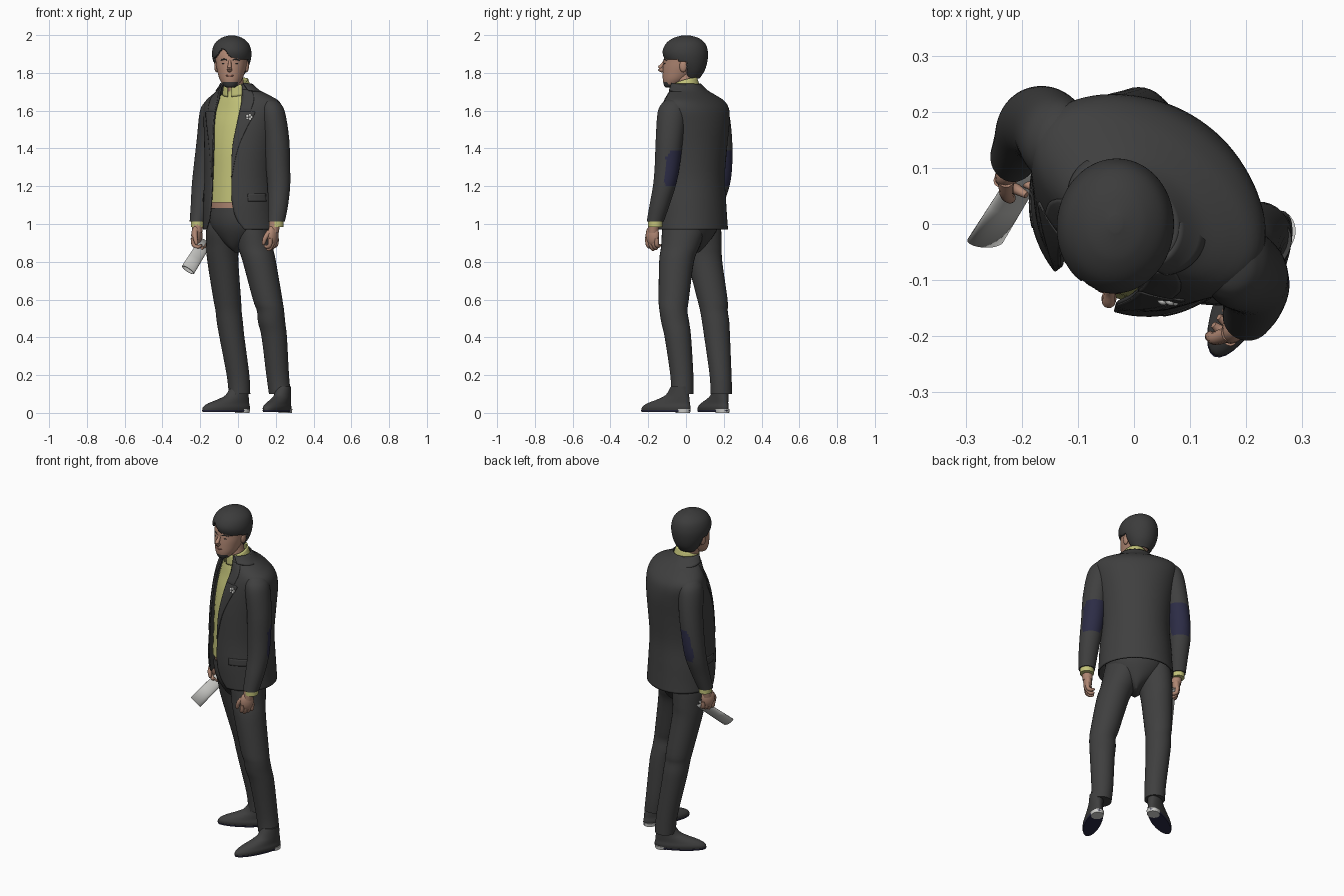
import bpy, bmesh, math
from mathutils import Vector, Matrix
from math import sin, cos, radians, pi

if "Cube" in bpy.data.objects:
    bpy.data.objects.remove(bpy.data.objects["Cube"])

def mat(name, *c):
    m = bpy.data.materials.new(name)
    m.diffuse_color = (*c, 1)
    m.use_nodes = True
    m.node_tree.nodes["Principled BSDF"].inputs["Base Color"].default_value = m.diffuse_color
    return m

CLOTH = mat("charcoal cloth", .05, .05, .05)
HAIR = mat("dark hair", .045, .045, .045)
SKIN = mat("skin", .43, .24, .17)
SHIRT = mat("yellow shirt", .54, .54, .19)
NAVY = mat("navy patch", .025, .025, .06)
PAPER = mat("paper grey", .55, .55, .53)
WHITE = mat("off white", .65, .65, .63)
LIPS = mat("lips", .30, .13, .10)

TORSO = ((.02, .04, 0), -34)   # torso frame: position, turn about z
HEAD = ((-.033, 0, 0), -5)
WORLD = ((0, 0, 0), 0)

def smooth(rows, k=5):
    """Catmull-Rom refinement of a list of equal-length tuples."""
    out = []
    for i in range(len(rows) - 1):
        p = [rows[max(0, min(len(rows) - 1, i + j))] for j in (-1, 0, 1, 2)]
        for s in range(k):
            t = s / k
            out.append(tuple(.5 * (2*b + (c-a)*t + (2*a-5*b+4*c-d)*t*t + (3*b-a-3*c+d)*t**3)
                             for a, b, c, d in zip(*p)))
    return out + [tuple(rows[-1])]

def skin_rings(name, rings, m, frame=WORLD, closed=True, caps=True):
    """Mesh from a list of point rings."""
    bm = bmesh.new()
    vs = [[bm.verts.new(p) for p in r] for r in rings]
    n = len(rings[0])
    for a, b in zip(vs, vs[1:]):
        for i in range(n if closed else n - 1):
            j = (i + 1) % n
            bm.faces.new((a[i], a[j], b[j], b[i]))
    if closed and caps:
        bm.faces.new(vs[0][::-1])
        bm.faces.new(vs[-1])
    bmesh.ops.recalc_face_normals(bm, faces=bm.faces)
    return finish(name, bm, m, frame)

def finish(name, bm, m, frame):
    me = bpy.data.meshes.new(name)
    bm.to_mesh(me)
    bm.free()
    o = bpy.data.objects.new(name, me)
    bpy.context.collection.objects.link(o)
    o.location, o.rotation_euler = frame[0], (0, 0, radians(frame[1]))
    me.materials.append(m)
    return o

def loft(name, rows, m, frame=WORLD, n=32, k=5):
    """Stack of ellipses, rows are (x, y, z, half width, half depth)."""
    return skin_rings(name, [[(x + a * cos(2*pi*i/n), y + b * sin(2*pi*i/n), z) for i in range(n)]
                             for x, y, z, a, b in smooth(rows, k)], m, frame)

def tube(name, pts, m, frame=WORLD, n=12, k=4):
    """Round tube along points (x, y, z, radius)."""
    pts = smooth(pts, k)
    rings = []
    for i, p in enumerate(pts):
        d = Vector(pts[min(i+1, len(pts)-1)][:3]) - Vector(pts[max(i-1, 0)][:3])
        q = d.to_track_quat('Z', 'Y')
        rings.append([Vector(p[:3]) + q @ Vector((p[3]*cos(2*pi*j/n), p[3]*sin(2*pi*j/n), 0))
                      for j in range(n)])
    return skin_rings(name, rings, m, frame)

def ball(name, loc, size, m, frame=WORLD):
    bm = bmesh.new()
    bmesh.ops.create_uvsphere(bm, u_segments=16, v_segments=10, radius=1,
                              matrix=Matrix.Translation(loc) @ Matrix.Diagonal((*size, 1)))
    return finish(name, bm, m, frame)

def shell(name, prof, rows, m, off=0, tilt=0, n=64, thick=.008, k=4):
    """Open sheet on a torso profile; rows are (z, start, end) with degrees from the front."""
    prof = smooth(prof, 6)
    rings = []
    for z, a0, a1 in smooth(rows, k):
        lo = max([p for p in prof if p[0] <= z] or [prof[0]])
        hi = min([p for p in prof if p[0] > z] or [prof[-1]])
        t = 0 if hi[0] == lo[0] else max(0, min(1, (z - lo[0]) / (hi[0] - lo[0])))
        _, A, B, cy = [u + (v - u) * t for u, v in zip(lo, hi)]
        angs = [radians(a0 + (a1 - a0) * i / n) for i in range(n + 1)]
        rings.append([((A+off)*sin(a), cy - (B+off)*cos(a), z - tilt*cos(a)) for a in angs])
    o = skin_rings(name, rings, m, TORSO, closed=False)
    s = o.modifiers.new("thickness", 'SOLIDIFY')
    s.thickness, s.offset = thick, 0
    return o

def paint(o, m, rule):
    o.data.materials.append(m)
    for p in o.data.polygons:
        if rule(p.center, p.normal):
            p.material_index = 1

# Jacket body, lapels, collar, pocket flaps
coat = [(.97, .205, .178, -.01), (1.03, .2, .18, -.015), (1.12, .195, .18, -.02), (1.25, .185, .175, -.02),
        (1.4, .195, .175, -.01), (1.52, .212, .168, .003), (1.6, .226, .15, .01), (1.645, .218, .125, .005),
        (1.675, .175, .103, -.01), (1.705, .118, .085, -.03), (1.74, .08, .073, -.046)]
gaps = [36, 25, 19.5, 19, 18, 20, 20, 20, 24, 36, 50]
shell("jacket_body", coat, [(c[0], g, 360 - g) for c, g in zip(coat, gaps)], CLOTH, n=72)
for side, s in (("left", 1), ("right", -1)):
    shell(side + "_lapel", coat, [(z, s*a, s*b) for z, a, b in
          [(1.25, 19, 20), (1.4, 18, 27), (1.52, 20, 37), (1.59, 20, 43), (1.6, 20, 36), (1.66, 23, 42), (1.71, 40, 65)]],
          CLOTH, off=.005, n=8, thick=.005)
    shell(side + "_pocket_flap", coat, [(1.12, s*45, s*78), (1.16, s*45, s*78)], CLOTH, off=.004, n=10, thick=.004)
shell("jacket_collar", coat, [(1.70, 50, 310), (1.74, 55, 305)], CLOTH, off=.006, tilt=-.01)

# Shirt, shirt collar, bare waist
loft("shirt", [(0, -.02, 1.115, .172, .16), (0, -.02, 1.25, .165, .155), (0, -.01, 1.4, .175, .158),
               (0, 0, 1.52, .185, .15), (0, .005, 1.6, .185, .132), (0, -.005, 1.65, .15, .11),
               (0, -.03, 1.695, .085, .074), (0, -.048, 1.72, .06, .058)], SHIRT, TORSO)
o = shell("shirt_collar", [(1.695, .078, .07, -.045), (1.755, .062, .061, -.054)],
          [(1.695, 9, 351), (1.752, 12, 348)], SHIRT, tilt=.022, thick=.006)
loft("waist", [(0, -.018, 1.04, .16, .148), (0, -.02, 1.14, .163, .15)], SKIN, TORSO)

# Trousers
loft("trouser_seat", [(0, -.015, .85, .012, .05), (0, -.018, .88, .05, .085), (0, -.02, .93, .115, .118),
                      (0, -.02, .98, .155, .142), (0, -.02, 1.03, .168, .152), (0, -.02, 1.085, .166, .152)], CLOTH, TORSO)
loft("left_trouser_leg", [(.075, -.01, 1.06, .075, .1), (.079, -.013, .97, .09, .113), (.092, -.03, .88, .092, .102),
                          (.113, -.05, .8, .088, .092), (.157, -.065, .6, .078, .08), (.172, -.066, .54, .072, .074),
                          (.178, -.057, .48, .072, .074), (.192, -.043, .4, .067, .07), (.21, -.022, .2, .06, .061),
                          (.222, -.02, .1, .058, .06)], CLOTH)
loft("right_trouser_leg", [(-.07, .075, 1.06, .075, .1), (-.078, .073, .97, .09, .113), (-.082, .087, .88, .086, .102),
                           (-.08, .10, .8, .082, .092), (-.057, .14, .6, .073, .08), (-.05, .148, .54, .069, .073),
                           (-.043, .157, .48, .069, .072), (-.032, .165, .4, .066, .068), (0, .183, .2, .06, .058),
                           (.008, .187, .1, .057, .057)], CLOTH)

# Shoes with sole and heel
for side, frame in (("left", ((.206, -.107, 0), -26)), ("right", ((-.064, .143, 0), -60))):
    loft(side + "_shoe", [(0, 0, .012, .045, .142), (0, .003, .03, .048, .141), (0, .016, .05, .044, .124),
                          (0, .046, .072, .041, .092), (0, .068, .095, .039, .066), (0, .08, .14, .038, .046)],
         CLOTH, frame)
    loft(side + "_sole", [(0, 0, .004, .044, .14), (0, 0, .014, .047, .144)], NAVY, frame, k=1)
    loft(side + "_heel", [(0, .1, 0, .034, .04), (0, .1, .02, .037, .043)], WHITE, frame, k=1)

# Sleeves with elbow patches, cuffs
arms = {"left": [(.165, -.063, 1.662, .02, .025), (.172, -.068, 1.643, .048, .055), (.184, -.075, 1.59, .065, .075),
                 (.205, -.088, 1.45, .066, .072), (.212, -.1, 1.3, .064, .066), (.216, -.115, 1.2, .06, .06),
                 (.212, -.14, 1.1, .053, .053), (.203, -.163, 1.012, .045, .045)],
        "right": [(-.122, .13, 1.662, .02, .025), (-.13, .142, 1.643, .048, .055), (-.138, .15, 1.59, .065, .077),
                  (-.155, .172, 1.45, .063, .072), (-.175, .178, 1.3, .06, .066), (-.187, .17, 1.2, .058, .06),
                  (-.2, .145, 1.1, .05, .052), (-.215, .12, 1.012, .041, .045)]}
back = Vector((.56, .83, 0))
for side, rows in arms.items():
    o = loft(side + "_sleeve", rows, CLOTH, n=56, k=10)
    paint(o, NAVY, lambda c, n: abs(c.z - 1.29) < .095 and n.dot(back) > .42 + 8 * max(0, abs(c.z - 1.29) - .06))
    x, y, z, a, b = rows[-1]
    loft(side + "_cuff", [(x, y, .985, a - .006, b - .006), (x, y, 1.03, a - .006, b - .006)], SHIRT, k=1)

# Hands: palm, four fingers, thumb
def hand(side, s, loc, curl):
    f = (loc, -34)
    ball(side + "_palm", (0, 0, .015), (.024, .04, .055), SKIN, f)
    tube(side + "_wrist", [(.005*s, .012, .09, .03), (0, .005, .03, .028)], SKIN, f)
    for i in range(4):
        y, d = -.03 + .02 * i, .012 * abs(i - 1.3)
        tube(f"{side}_finger_{i + 1}", [(.004*s, y, 0, .0125), (0, y*.95, -.035, .0115),
             (-.018*s*curl, y*.9, -.062 + d, .010), (-.035*s*curl, y*.85, -.068 + d + .012*curl, .006)], SKIN, f, n=10)
    tube(side + "_thumb", [(-.005*s, -.025, .035, .014), (-.018*s, -.043, .005, .0125),
                           (-.028*s, -.046, -.025, .010), (-.03*s, -.045, -.036, .005)], SKIN, f, n=10)

hand("left", 1, (.185, -.178, .925), 1)
hand("right", -1, (-.218, .1, .925), 1.4)

# Rolled paper held in the right hand: flattened open tube
start, end = Vector((-.172, .12, .905)), Vector((-.265, -.03, .757))
axis = (end - start).normalized()
wide = Vector((.8, 0, -.6))
wide = (wide - axis * wide.dot(axis)).normalized()
thin = axis.cross(wide)
o = skin_rings("rolled_paper", [[start.lerp(end, t) + wide * cos(2*pi*i/28) * (.034 + .004*t)
               + thin * sin(2*pi*i/28) * (.012 + .004*t) for i in range(28)] for t in (0, .3, .6, 1)], PAPER, caps=False)
o.modifiers.new("thickness", 'SOLIDIFY').thickness = .004

# Neck and head with chin beard
tube("neck", [(0, .015, 1.66, .054), (-.02, 0, 1.73, .053), (-.032, 0, 1.82, .054)], SKIN, n=24)
o = loft("head", [(0, -.085, 1.722, .018, .02), (0, -.078, 1.732, .036, .038), (0, -.055, 1.765, .059, .068),
                  (0, -.033, 1.81, .074, .09), (0, -.02, 1.85, .082, .1), (0, -.006, 1.9, .086, .107),
                  (0, 0, 1.95, .072, .088), (0, 0, 1.985, .03, .04)], SKIN, HEAD, n=64, k=8)
paint(o, HAIR, lambda c, n: c.z < 1.752 and c.y < -.07 and abs(c.x) < .04)

# Face details
tube("nose", [(0, -.112, 1.868, .006), (0, -.124, 1.845, .009), (0, -.139, 1.826, .012), (0, -.13, 1.816, .013),
              (0, -.115, 1.812, .008)], SKIN, HEAD)
ball("mouth", (0, -.1205, 1.785), (.022, .005, .005), LIPS, HEAD)
for side, s in (("left", 1), ("right", -1)):
    ball(side + "_eye", (.031*s, -.1085, 1.85), (.012, .005, .004), HAIR, HEAD)
    tube(side + "_eyebrow", [(.014*s, -.115, 1.868, .003), (.033*s, -.110, 1.872, .004), (.052*s, -.097, 1.866, .002)], HAIR, HEAD, n=8)
    ball(side + "_ear", (.08*s, -.008, 1.835), (.012, .02, .032), SKIN, HEAD)

# Hair: cap cut along a swept hairline
o = loft("hair", [(0, .03, 1.768, .048, .04), (0, .022, 1.81, .076, .076), (0, .004, 1.86, .098, .109),
                  (0, -.004, 1.91, .104, .12), (0, -.002, 1.955, .09, .104), (0, 0, 1.985, .055, .066),
                  (0, 0, 1.999, .012, .015)], HAIR, HEAD, n=96, k=10)
bm = bmesh.new()
bm.from_mesh(o.data)

def bare(c):
    if c.y > .012:
        return c.z < 1.772
    if c.y > -.035:
        return c.z < 1.862
    return c.z < 1.87 + .06 * math.exp(-((c.x + .04) / .035) ** 2)

bmesh.ops.delete(bm, geom=[f for f in bm.faces if bare(f.calc_center_median())], context='FACES')
bm.to_mesh(o.data)
bm.free()
o.modifiers.new("thickness", 'SOLIDIFY').thickness = .014

# Flower pin on the left lapel
for i in range(5):
    a = 2 * pi * i / 5
    ball(f"pin_petal_{i + 1}", (.132 + .010*cos(a), -.126 + .006*cos(a), 1.565 + .010*sin(a)), (.009, .006, .009), WHITE, TORSO)

# Smooth shading with sharp edges kept
bpy.ops.object.select_all(action='SELECT')
bpy.context.view_layer.objects.active = o
bpy.ops.object.shade_smooth_by_angle(angle=radians(50))
